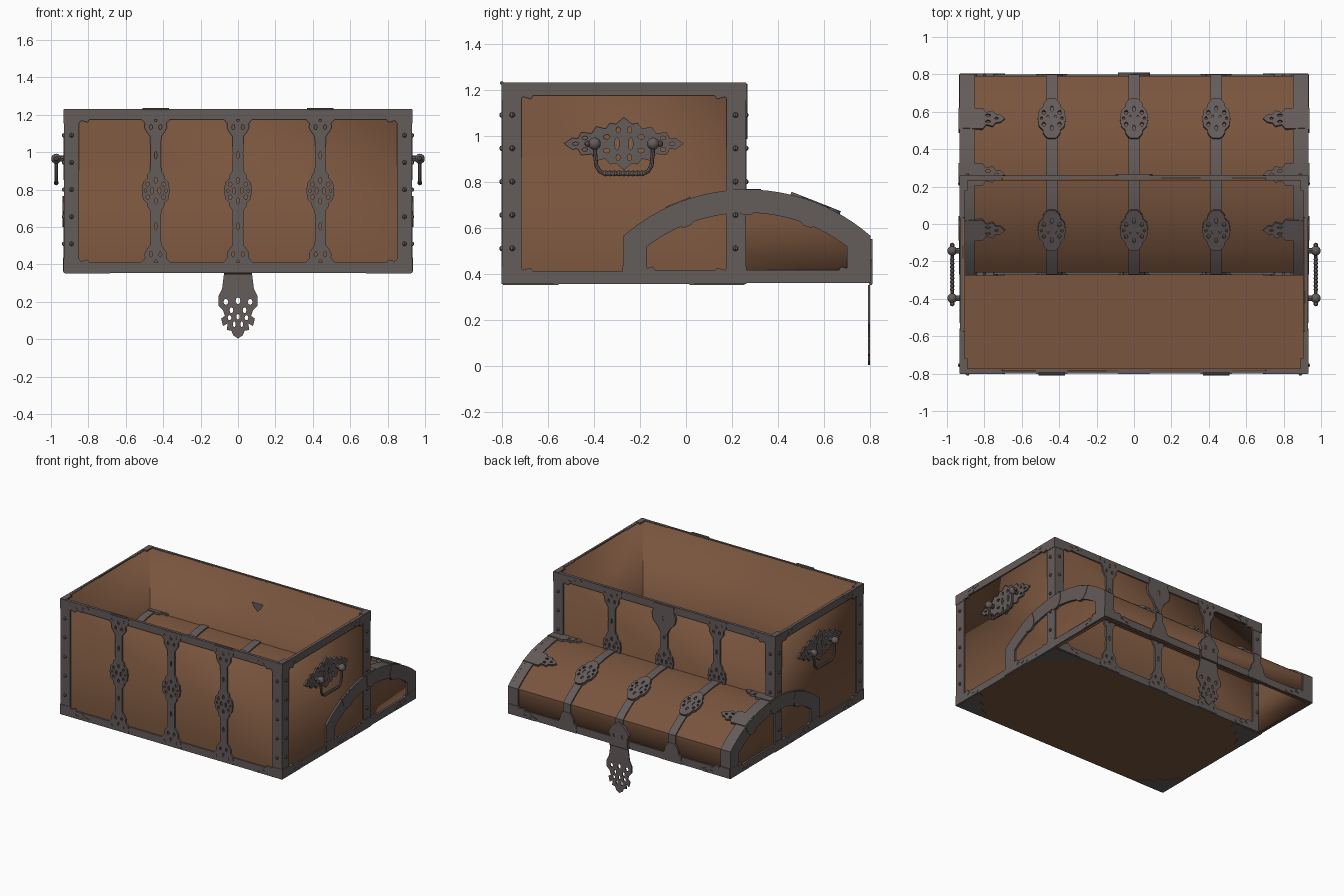
import bpy, bmesh, math
from mathutils import Matrix, Vector

if "Cube" in bpy.data.objects:
    bpy.data.objects.remove(bpy.data.objects["Cube"])


def material(name, rgb):
    m = bpy.data.materials.new(name)
    m.use_nodes = True
    m.diffuse_color = (*rgb, 1)
    bsdf = m.node_tree.nodes["Principled BSDF"]
    bsdf.inputs["Base Color"].default_value = (*rgb, 1)
    bsdf.inputs["Roughness"].default_value = 0.7
    return m


WOOD = material("brown wood", (0.19, 0.09, 0.047))
METAL = material("grey iron", (0.127, 0.106, 0.101))
SIDES = (-1, 1)


def add(name, mesh, mat):
    mesh.materials.clear()
    mesh.materials.append(mat)
    ob = bpy.data.objects.new(name, mesh)
    bpy.context.collection.objects.link(ob)
    return ob


def finish(name, bm, mat):
    bmesh.ops.recalc_face_normals(bm, faces=bm.faces)
    mesh = bpy.data.meshes.new(name)
    bm.to_mesh(mesh)
    bm.free()
    return add(name, mesh, mat)


def boxes(name, spans, mat=METAL):
    """Several boxes in one object, each given by two opposite corners."""
    bm = bmesh.new()
    for a, b in spans:
        a, b = Vector(a), Vector(b)
        size = [abs(k) for k in b - a]
        bmesh.ops.create_cube(bm, size=1, matrix=Matrix.Translation((a + b) / 2) @ Matrix.Diagonal((*size, 1)))
    return finish(name, bm, mat)


def balls(name, items):
    bm = bmesh.new()
    for pos, r, seg in items:
        bmesh.ops.create_uvsphere(bm, u_segments=seg, v_segments=seg // 2 + 1, radius=r,
                                  matrix=Matrix.Translation(pos))
    return finish(name, bm, METAL)


def prism(name, profile, x0, x1, mat, open_bottom=False):
    """Extrude a (y, z) profile along x; the last edge may be left open."""
    bm = bmesh.new()
    a, b = [[bm.verts.new((x, y, z)) for y, z in profile] for x in (x0, x1)]
    n = len(profile)
    bm.faces.new(a)
    bm.faces.new(b)
    for i in range(n - 1 if open_bottom else n):
        j = (i + 1) % n
        bm.faces.new((a[i], a[j], b[j], b[i]))
    return finish(name, bm, mat)


def curve_mesh(name, curve):
    ob = bpy.data.objects.new("temp", curve)
    bpy.context.collection.objects.link(ob)
    dg = bpy.context.evaluated_depsgraph_get()
    mesh = bpy.data.meshes.new_from_object(ob.evaluated_get(dg))
    bpy.data.objects.remove(ob)
    return add(name, mesh, METAL)


def plate(name, outline, holes, origin, u, v, half=0.013):
    """Pierced flat plate lying in the plane of u and v."""
    cu = bpy.data.curves.new(name, 'CURVE')
    cu.dimensions, cu.fill_mode, cu.extrude = '2D', 'BOTH', half
    for pts in [outline] + holes:
        sp = cu.splines.new('POLY')
        sp.points.add(len(pts) - 1)
        for p, (x, y) in zip(sp.points, pts):
            p.co = (x, y, 0, 1)
        sp.use_cyclic_u, sp.use_smooth = True, False
    ob = curve_mesh(name, cu)
    u, v = Vector(u), Vector(v)
    m = Matrix((u, v, u.cross(v))).transposed().to_4x4()
    ob.matrix_world = Matrix.Translation(origin) @ m
    return ob


def mirror_x(pts):
    return pts + [(-x, y) for x, y in reversed(pts) if x]


def mirror_y(pts):
    return [(x, -y) for x, y in reversed(pts) if y] + pts


def ellipse(x, y, rx, ry, n=8):
    return [(x + rx * math.cos(k * math.tau / n), y + ry * math.sin(k * math.tau / n)) for k in range(n)]


def four_holes(specs):
    found = {(sx * x, sy * y, rx, ry) for x, y, rx, ry in specs for sx in SIDES for sy in SIDES}
    return [ellipse(*s) for s in sorted(found)]


# Main chest
X, Y0, Y1, Z0, Z1 = 0.92, -0.79, 0.25, 0.355, 1.226
body = prism("chest_body", [(Y0, Z1), (Y0, Z0), (Y1, Z0), (Y1, Z1)], -X, X, WOOD, True)
# Lid profile: straight sides below a shallow arc
YC, ZC, W, R, LB = 0.265, -0.05, 0.525, 0.805, 0.36


def lid_outline(off):
    a = math.asin((W + off) / (R + off))
    arc = [(YC + (R + off) * math.sin(t), ZC + (R + off) * math.cos(t))
           for t in (a * (k / 12 - 1) for k in range(25))]
    return [(YC - W - off, LB)] + arc + [(YC + W + off, LB)]


lid = prism("lid_shell", lid_outline(0), -0.918, 0.918, WOOD, True)
for shell in (body, lid):
    s = shell.modifiers.new("walls", 'SOLIDIFY')
    s.thickness, s.offset = 0.025, -1

# Iron edging of the chest
edge, rivets = [], []
for sx in SIDES:
    xo, xi = sx * 0.93, sx * 0.915
    for y, d in ((-0.80, 1), (0.26, -1)):
        edge += [((xo, y, Z0), (xi, y + d * 0.085, 1.23)), ((xo, y, Z0), (sx * 0.85, y + d * 0.015, 1.23)),
                 ((xo, y, 1.222), (sx * 0.89, y + d * 0.08, 1.232))]
        for k in range(5):
            z = 0.51 + k * 0.145
            rivets += [((xo, y + d * 0.045, z), 0.012, 8), ((sx * 0.89, y, z), 0.012, 8)]
    for z in (Z0, 1.175):
        edge.append(((xo, -0.80, z), (xi, 0.26, z + 0.055)))
for y in (-0.80, 0.245):
    for z in (Z0, 1.175):
        edge.append(((-0.93, y, z), (0.93, y + 0.015, z + 0.055)))
boxes("chest_edging", edge)
balls("edge_rivets", rivets)

# Iron edging of the lid
lid_edge = [((sx * 0.932, YC - W - 0.01, LB), (sx * 0.91, YC + W + 0.01, 0.415)) for sx in SIDES]
lid_edge += [((-0.93, YC + s * (W + 0.009), LB), (0.93, YC + s * (W - 0.005), 0.415)) for s in SIDES]
boxes("lid_edging", lid_edge)
band = lid_outline(0.01) + lid_outline(-0.004)[::-1]
arch = lid_outline(0.011) + lid_outline(-0.09)[::-1]
for sx in SIDES:
    prism("lid_end_band", band, sx * 0.85, sx * 0.933, METAL)
    prism("lid_end_arch", arch, sx * 0.912, sx * 0.934, METAL)

# Pierced straps, with a rosette in the middle and flared ends
bulge = [(0.075, 0), (0.068, 0.045), (0.048, 0.065), (0.045, 0.085), (0.03, 0.105)]
flare = [(0.028, 0.2), (0.03, 0.29), (0.048, 0.315), (0.06, 0.335), (0.058, 0.36), (0.08, 0.385), (0.085, 0.433)]
rose_holes = [(0.02, 0, 0.008, 0.018), (0, 0.055, 0.008, 0.016), (0.042, 0.034, 0.01, 0.012), (0.055, 0, 0.007, 0.009)]
end_holes = [(0, 0.19, 0.007, 0.02), (0.025, 0.34, 0.008, 0.014), (0.05, 0.4, 0.009, 0.011), (0, 0.385, 0.009, 0.016)]
strap = mirror_x(mirror_y(bulge + flare))
for x in (-0.44, 0, 0.44):
    for y in (Y0, Y1):
        plate("chest_strap", strap, four_holes(rose_holes + end_holes), (x, y, 0.794), (1, 0, 0), (0, 0, 1))
    prism("lid_strap", band, x - 0.03, x + 0.03, METAL)
    foot = mirror_x([(0.03, 0.14), (0.055, 0.1), (0.058, 0.07), (0.08, 0.05), (0.085, 0)][::-1])
    for s in SIDES:
        plate("lid_strap_foot", foot, [], (x, YC + s * W, LB), (1, 0, 0), (0, 0, 1))

# Rosettes, leaf tongues and wrapped tabs following the lid arc
rosette = mirror_x(mirror_y(bulge + [(0.018, 0.115)]))
leaf = mirror_y([(0.24, 0), (0.215, 0.022), (0.19, 0.024), (0.175, 0.045), (0.14, 0.035), (0.12, 0.06), (0, 0.055)])
leaf_holes = [ellipse(0.15, s * 0.018, 0.014, 0.008) for s in SIDES] + [ellipse(0.195, 0, 0.01, 0.007)]
tab = mirror_x([(0.06, 0.01), (0.058, -0.05), (0.042, -0.085), (0.015, -0.1)])
for y in (-0.03, 0.265, 0.56):
    a = math.asin((y - YC) / R)
    at = lambda x: (x, y, ZC + R * math.cos(a))
    along = (0, math.cos(a), -math.sin(a))
    for x in (-0.44, 0, 0.44):
        if y != 0.265:
            plate("lid_rosette", rosette, four_holes(rose_holes), at(x), (1, 0, 0), along, 0.016)
    for sx in SIDES:
        plate("lid_leaf", leaf, leaf_holes, at(sx * 0.93), (-sx, 0, 0), along, 0.014)
        plate("lid_side_tab", tab, [], at(sx * 0.92), along, (0, math.sin(a), math.cos(a)), 0.017)

# Scalloped corner fittings
corner = [(0, 0), (0.225, 0), (0.24, 0.02), (0.2, 0.03), (0.18, 0.055), (0.14, 0.05), (0.125, 0.07),
          (0.09, 0.06), (0.08, 0.075), (0, 0.075)]
corner_holes = [ellipse(0.145, 0.03, 0.016, 0.009), ellipse(0.19, 0.018, 0.012, 0.007)]


def corners(name, x, y0, y1, levels, half):
    for sx in SIDES:
        for z, dz in levels:
            for y, d in ((y0, 1), (y1, -1)):
                plate(name, corner, corner_holes, (sx * (x + 0.01), y, z), (-sx, 0, 0), (0, 0, dz), half)
                plate(name, corner, corner_holes, (sx * x, y - d * 0.01, z), (0, d, 0), (0, 0, dz), half)


corners("chest_corner", X, Y0, Y1, ((0.356, 1), (1.229, -1)), 0.013)
corners("lid_corner", X, YC - W, YC + W, ((0.361, 1),), 0.015)
base = [(0, 0), (0.24, 0), (0.22, 0.05), (0.15, 0.08), (0.13, 0.13), (0.08, 0.15), (0.05, 0.22), (0, 0.24)]
for sx in SIDES:
    for y, d in ((-0.795, 1), (0.255, -1)):
        plate("base_corner", base, [], (sx * 0.925, y, Z0), (-sx, 0, 0), (0, d, 0), 0.004)

# Lock plate on the back and the hasp hanging from the lid
shield = mirror_x([(0.085, 0), (0.08, -0.03), (0.1, -0.08), (0.09, -0.13), (0.05, -0.17), (0.03, -0.21), (0, -0.24)])
plate("lock_plate", shield, [ellipse(0, -0.1, 0.012, 0.022)], (0, Y1, 1.225), (1, 0, 0), (0, 0, 1), 0.017)
hasp = mirror_x([(0.075, 0.35), (0.085, 0.27), (0.105, 0.23), (0.105, 0.18), (0.08, 0.155), (0.07, 0.125), (0.09, 0.11),
                 (0.08, 0.07), (0.055, 0.085), (0.06, 0.05), (0.035, 0.045), (0.025, 0.02), (0, 0.004)])
hasp_holes = [ellipse(s * x, z, rx, rz) for s in SIDES for x, z, rx, rz in
              ((0.065, 0.2, 0.013, 0.016), (0.035, 0.155, 0.01, 0.016), (0.045, 0.115, 0.01, 0.014), (0.02, 0.08, 0.007, 0.016))]
plate("hasp", hasp, hasp_holes + [ellipse(0, 0.205, 0.013, 0.018), ellipse(0, 0.12, 0.009, 0.016)],
      (0, 0.796, 0), (1, 0, 0), (0, 0, 1), 0.004)
leaf_up = mirror_x([(0.075, 0), (0.07, 0.06), (0.085, 0.1), (0.05, 0.15), (0, 0.19)])
plate("hasp_leaf", leaf_up, four_holes([(0.035, 0.08, 0.01, 0.016)])[1::2], (0, YC + W, LB), (1, 0, 0), (0, 0, 1), 0.02)


def rod(name, points, radius, kind='POLY'):
    cu = bpy.data.curves.new(name, 'CURVE')
    cu.dimensions, cu.bevel_depth, cu.bevel_resolution, cu.use_fill_caps = '3D', radius, 2, True
    sp = cu.splines.new(kind)
    sp.points.add(len(points) - 1)
    for p, co in zip(sp.points, points):
        p.co = (*co, 1)
    return curve_mesh(name, cu)


# Hinge barrels
rod("hasp_hinge", [(-0.075, 0.803, 0.358), (0.075, 0.803, 0.358)], 0.008)
for x in (-0.44, 0.44):
    rod("rear_hinge", [(x - 0.07, -0.801, 1.229), (x + 0.07, -0.801, 1.229)], 0.008)

# Side handles: pierced plate, knobs and a beaded bail
HY, HZ = -0.27, 0.965
backplate = mirror_x(mirror_y([(0.26, 0), (0.225, 0.025), (0.2, 0.022), (0.185, 0.05), (0.14, 0.045), (0.12, 0.075),
                               (0.08, 0.065), (0.06, 0.09), (0.035, 0.085), (0, 0.115)]))
back_holes = four_holes([(0.03, 0, 0.01, 0.028), (0.075, 0.03, 0.014, 0.01), (0.21, 0, 0.014, 0.007),
                         (0.17, 0.025, 0.012, 0.008), (0.025, 0.06, 0.009, 0.014)])
for sx in SIDES:
    plate("handle_plate", backplate, back_holes, (sx * X, HY, HZ), (0, 1, 0), (0, 0, 1), 0.012)
    xk, beads = sx * 0.972, []
    for s in SIDES:
        y = HY + s * 0.127
        rod("handle_post", [(sx * 0.91, y, HZ), (xk, y, HZ)], 0.016)
        beads += [((xk, y, HZ), 0.027, 12), ((xk, y + s * 0.03, HZ), 0.014, 8)]
    beads += [((xk, HY + k * 0.02, 0.836), 0.013, 8) for k in range(-4, 5)]
    balls("handle_beads", beads)
    half = [(0.127, HZ), (0.125, 0.92), (0.12, 0.87), (0.105, 0.845), (0.085, 0.836)]
    rod("handle_bail", [(xk, HY + y, z) for y, z in mirror_x(half)], 0.009)

# Soft shading on curved faces, crisp edges elsewhere
bpy.ops.object.select_all(action='DESELECT')
for ob in bpy.context.collection.objects:
    if ob.type == 'MESH':
        ob.select_set(True)
bpy.context.view_layer.objects.active = body
bpy.ops.object.shade_smooth_by_angle()
